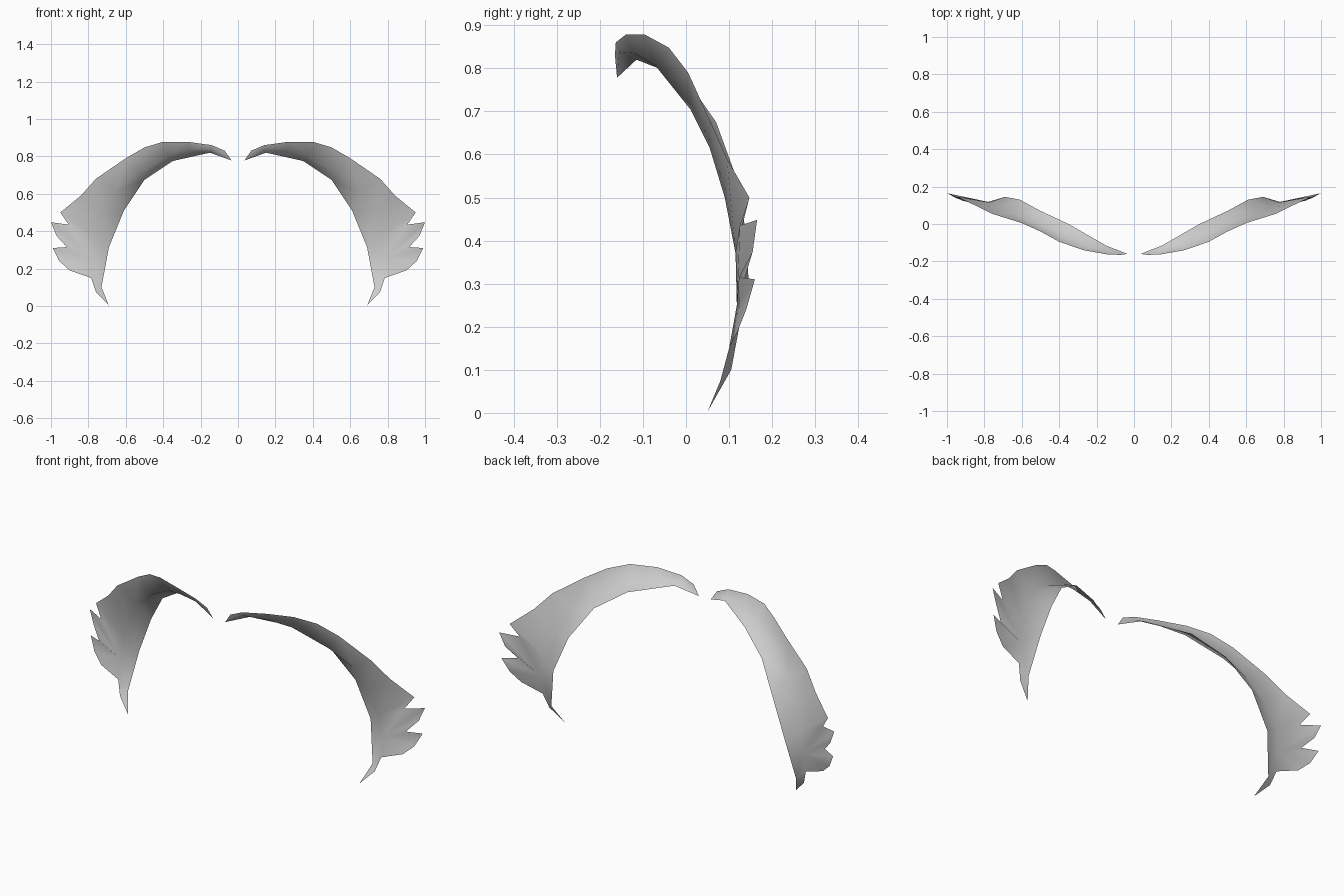
import bpy, bmesh
from mathutils import Vector

if "Cube" in bpy.data.objects:
    bpy.data.objects.remove(bpy.data.objects["Cube"])

# Lines running along one curved sheet, from inner tip to lower tip (x, y, z)
START, END = (.035, -.16, .778), (.69, .05, .003)
HEEL = (.73, .105, .10)
outer = [START, (.07, -.165, .83), (.14, -.163, .86), (.27, -.14, .878), (.40, -.095, .878),
         (.50, -.04, .848), (.60, .005, .79), (.76, .055, .68), (.84, .095, .59),
         # jagged tufts
         (.95, .147, .50), (.905, .125, .435), (1.0, .165, .448), (.97, .155, .375),
         (.915, .123, .315), (.99, .16, .31), (.955, .14, .24), (.90, .12, .19),
         (.785, .10, .15), (.76, .08, .075), END]
ridge = [START, (.14, -.155, .838), (.26, -.12, .835), (.37, -.07, .805), (.535, .01, .705),
         (.65, .055, .615), (.72, .09, .50), (.77, .115, .37), (.78, .118, .25), HEEL, END]
inner = [START, (.15, -.115, .82), (.35, 0, .775), (.50, .07, .675), (.61, .13, .51),
         (.69, .145, .315), HEEL, END]

bm = bmesh.new()
verts = {}


def vert(p):
    if p not in verts:
        verts[p] = bm.verts.new(p)
    return verts[p]


def bridge(a, b):
    """Fill between two lines with triangles, always taking the shorter diagonal."""
    i = j = 0
    while i < len(a) - 1 or j < len(b) - 1:
        da = (Vector(a[i + 1]) - Vector(b[j])).length if i < len(a) - 1 else 9
        db = (Vector(a[i]) - Vector(b[j + 1])).length if j < len(b) - 1 else 9
        if da < db:
            tri = (a[i], b[j], a[i + 1])
            i += 1
        else:
            tri = (a[i], b[j], b[j + 1])
            j += 1
        if len(set(tri)) == 3:
            points = [vert(p) for p in tri]
            if not bm.faces.get(points):
                bm.faces.new(points)


bridge(outer, ridge)
bridge(ridge, inner)
for f in bm.faces:
    f.smooth = True

# Normals face the front and upper side
bm.normal_update()
bmesh.ops.recalc_face_normals(bm, faces=bm.faces[:])
if sum(f.normal.y * f.calc_area() for f in bm.faces) > 0:
    bmesh.ops.reverse_faces(bm, faces=bm.faces[:])

mesh = bpy.data.meshes.new("brow_pair")
bm.to_mesh(mesh)
bm.free()
brow = bpy.data.objects.new("brow_pair", mesh)
bpy.context.collection.objects.link(brow)

grey = bpy.data.materials.new("light_grey")
grey.diffuse_color = (.6, .6, .6, 1)
grey.use_nodes = True
grey.node_tree.nodes["Principled BSDF"].inputs["Base Color"].default_value = grey.diffuse_color
mesh.materials.append(grey)

# Matching sheet on the other side
mirror = brow.modifiers.new("mirror", 'MIRROR')
mirror.use_mirror_merge = False
